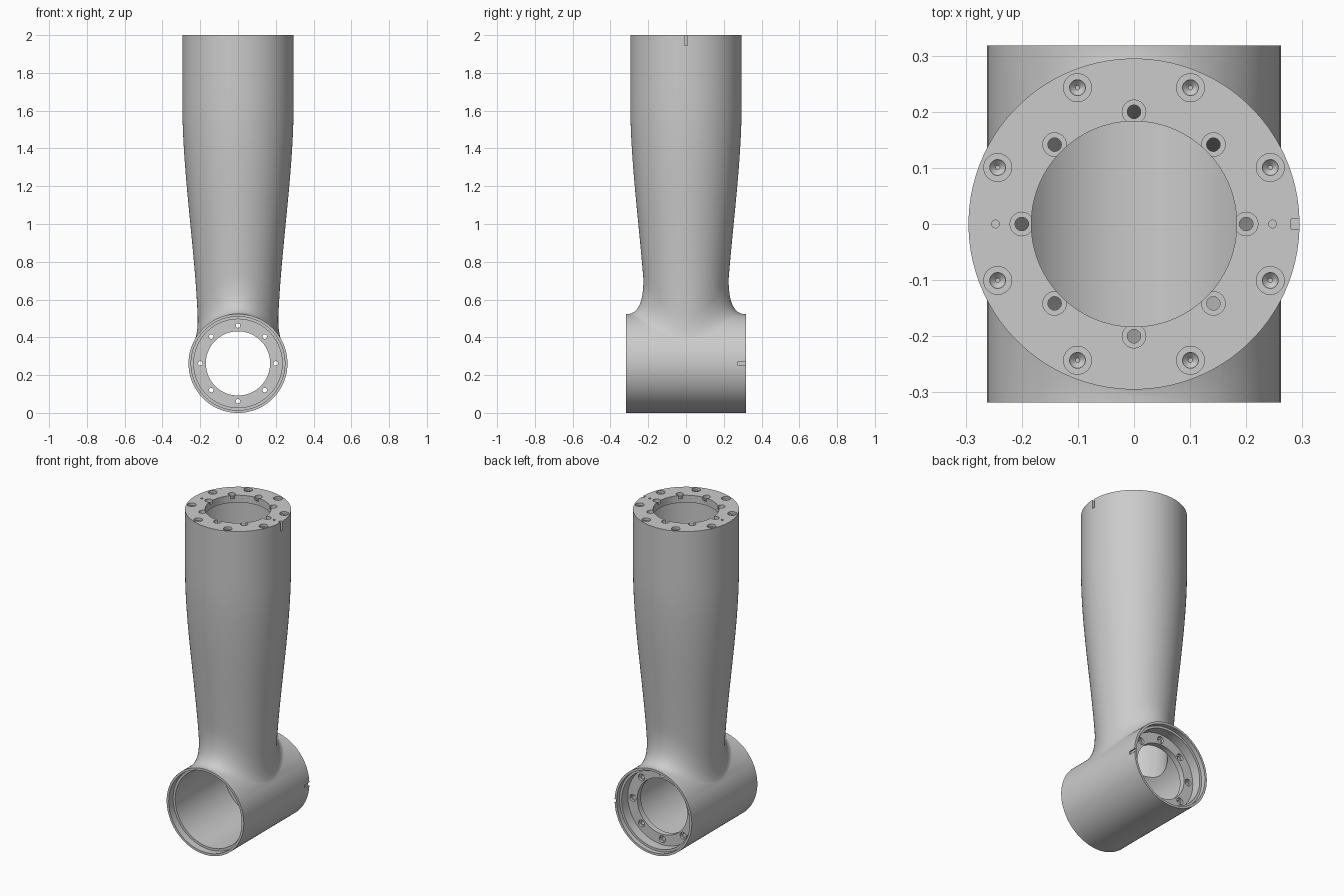
import bpy, bmesh
from math import sin, cos, pi, sqrt, radians
from mathutils import Matrix, Vector

if "Cube" in bpy.data.objects:
    bpy.data.objects.remove(bpy.data.objects["Cube"])

TUBE_R = 0.262      # cross tube radius, also its axis height
TUBE_HALF = 0.318   # half length of the cross tube
SEG = 96
ALONG_Y = Matrix.Translation((0, 0, TUBE_R)) @ Matrix.Rotation(-pi / 2, 4, 'X')

grey = bpy.data.materials.new("satin_grey")
grey.use_nodes = True
grey.diffuse_color = (0.6, 0.6, 0.6, 1)
grey.node_tree.nodes["Principled BSDF"].inputs["Base Color"].default_value = (0.6, 0.6, 0.6, 1)


def loft(bm, rings):
    """Closed solid through a list of point rings."""
    loops = [[bm.verts.new(p) for p in ring] for ring in rings]
    n = len(loops[0])
    for a, b in zip(loops, loops[1:]):
        for i in range(n):
            j = (i + 1) % n
            bm.faces.new((a[i], a[j], b[j], b[i]))
    bm.faces.new(loops[0])
    bm.faces.new(loops[-1])


def lathe(bm, profile, matrix=Matrix(), seg=SEG):
    """Turned solid from (radius, height) pairs."""
    loft(bm, [[matrix @ Vector((r * cos(2 * pi * i / seg), r * sin(2 * pi * i / seg), h))
               for i in range(seg)] for r, h in profile])


def box(bm, lo, hi):
    loft(bm, [[(lo[0], lo[1], z), (hi[0], lo[1], z), (hi[0], hi[1], z), (lo[0], hi[1], z)]
              for z in (lo[2], hi[2])])


def make(name, bm):
    bmesh.ops.recalc_face_normals(bm, faces=bm.faces[:])
    mesh = bpy.data.meshes.new(name)
    bm.to_mesh(mesh)
    bm.free()
    mesh.materials.append(grey)
    obj = bpy.data.objects.new(name, mesh)
    bpy.context.collection.objects.link(obj)
    return obj


def combine(target, tool, operation):
    """Apply one boolean and discard the tool."""
    tool.hide_render = True
    mod = target.modifiers.new(operation, 'BOOLEAN')
    mod.operation, mod.solver, mod.object = operation, 'EXACT', tool
    depsgraph = bpy.context.evaluated_depsgraph_get()
    mesh = bpy.data.meshes.new_from_object(target.evaluated_get(depsgraph))
    target.modifiers.clear()
    target.data = mesh
    bpy.data.objects.remove(tool)


def column_radius(z):
    t = min(max((z - 0.35) / 1.3, 0), 1)
    return 0.21 + 0.085 * t * t * (3 - 2 * t)


def saddle(x):
    return TUBE_R + sqrt(TUBE_R ** 2 - x * x)


def column_line(angle):
    """One upright line of the column, flaring onto the cross tube."""
    c, s = cos(angle), sin(angle)
    start_z = 0.51 + 0.2 * s * s
    r = column_radius(start_z)
    top = Vector((r * c, r * s, start_z))
    bend = Vector((0.99 * r * c, 0.99 * r * s, saddle(r * c)))
    foot = Vector((0.236 * c, 0.315 * s, saddle(0.236 * c) - 0.002))
    line = [Vector((0.19 * c, 0.19 * s, 0.32))]
    for k in range(13):
        t = k / 12
        line.append(foot * (1 - t) ** 2 + bend * (2 * t * (1 - t)) + top * t * t)
    for k in range(1, 25):
        z = start_z + (2 - start_z) * k / 24
        line.append(Vector((column_radius(z) * c, column_radius(z) * s, z)))
    return line


# Cross tube
bm = bmesh.new()
lathe(bm, [(TUBE_R, -TUBE_HALF), (TUBE_R, TUBE_HALF)], ALONG_Y)
body = make("arm_link_body", bm)

# Tapered column with flared foot
bm = bmesh.new()
lines = [column_line(2 * pi * (i + 0.5) / SEG) for i in range(SEG)]
loft(bm, list(zip(*lines)))
combine(body, make("column", bm), 'UNION')

# Cross tube bore: stepped mouths and an inner flange near the back
bm = bmesh.new()
lathe(bm, [(0.248, -0.4), (0.248, -0.275), (0.234, -0.275), (0.234, 0.195), (0.17, 0.195),
           (0.17, 0.23), (0.234, 0.23), (0.234, 0.29), (0.248, 0.29), (0.248, 0.4)], ALONG_Y)
combine(body, make("tube_bore", bm), 'DIFFERENCE')

# Column hollow below the top mounting plate
bm = bmesh.new()
hollow = [(0.186, 0.3)]
for k in range(21):
    z = 0.5 + 1.455 * k / 20
    hollow.append((column_radius(z) - 0.026, z))
lathe(bm, hollow + [(0.183, 1.955), (0.183, 2.1)])
combine(body, make("column_hollow", bm), 'DIFFERENCE')

# Bolt holes in the plate and the flange, dowel holes and key slots
bm = bmesh.new()
for k in range(8):
    turn = Matrix.Rotation(k * pi / 4, 4, 'Z')
    inner = turn @ Matrix.Translation((0.2, 0, 0))
    lathe(bm, [(0.012, 1.93), (0.012, 1.98), (0.021, 1.98), (0.021, 2.05)], inner, 24)
    lathe(bm, [(0.012, 0.17), (0.012, 0.215), (0.021, 0.215), (0.021, 0.25)],
          ALONG_Y @ inner, 24)
    outer = turn @ Matrix.Rotation(pi / 8, 4, 'Z') @ Matrix.Translation((0.263, 0, 0))
    lathe(bm, [(0.004, 1.966), (0.014, 1.976), (0.014, 1.985), (0.025, 1.985), (0.025, 2.05)],
          outer, 24)
for side in (-1, 1):
    lathe(bm, [(0.007, 1.97), (0.007, 2.05)], Matrix.Translation((side * 0.247, 0, 0)), 16)
box(bm, (0.28, -0.009, 1.945), (0.32, 0.009, 2.05))
box(bm, (0.253, 0.275, TUBE_R - 0.01), (0.28, 0.35, TUBE_R + 0.01))
combine(body, make("fastener_holes", bm), 'DIFFERENCE')

# Smooth turned surfaces with crisp machined edges
bpy.ops.object.select_all(action='DESELECT')
body.select_set(True)
bpy.context.view_layer.objects.active = body
bpy.ops.object.shade_smooth_by_angle(angle=radians(30))
